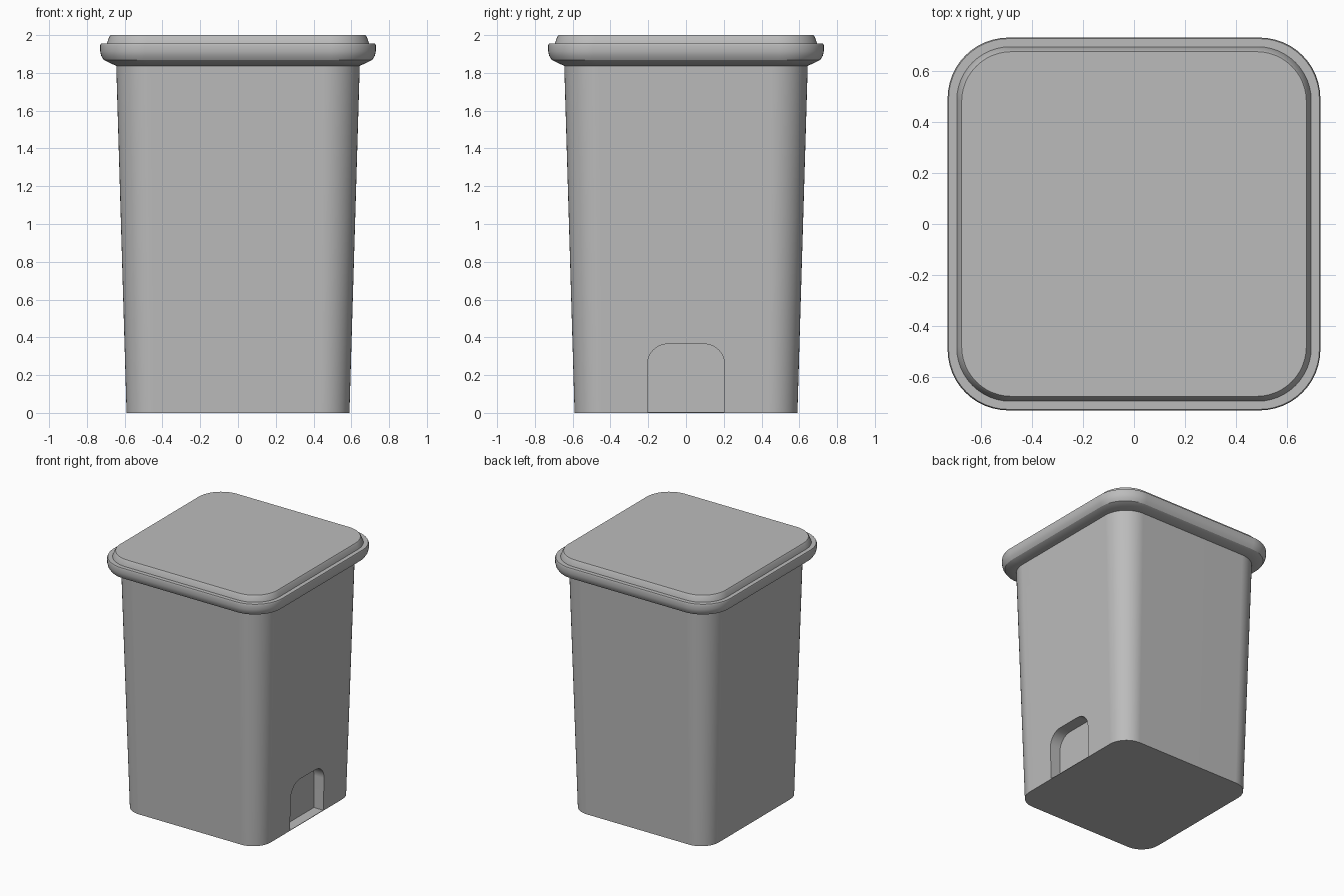
import bpy
import bmesh
from math import sin, cos, pi, radians

cube = bpy.data.objects.get("Cube")
if cube:
    bpy.data.objects.remove(cube)

grey = bpy.data.materials.new("grey_plastic")
grey.use_nodes = True
colour = (0.5, 0.5, 0.5, 1)
grey.diffuse_color = colour
grey.node_tree.nodes["Principled BSDF"].inputs["Base Color"].default_value = colour


def rounded_square(half, radius, steps=12):
    """Outline of a square with rounded corners, counter-clockwise."""
    inner = half - radius
    points = []
    for corner, (sx, sy) in enumerate([(1, 1), (-1, 1), (-1, -1), (1, -1)]):
        for i in range(steps + 1):
            a = (corner + i / steps) * pi / 2
            points.append((sx * inner + radius * cos(a), sy * inner + radius * sin(a)))
    return points


def loft(name, rings):
    """Closed solid through (z, half width, corner radius) rings."""
    bm = bmesh.new()
    loops = [[bm.verts.new((x, y, z)) for x, y in rounded_square(half, radius)]
             for z, half, radius in rings]
    count = len(loops[0])
    for low, high in zip(loops, loops[1:]):
        for i in range(count):
            j = (i + 1) % count
            bm.faces.new((low[i], low[j], high[j], high[i]))
    bm.faces.new(loops[0][::-1])
    bm.faces.new(loops[-1])
    return finish(name, bm)


def finish(name, bm):
    bmesh.ops.recalc_face_normals(bm, faces=bm.faces)
    mesh = bpy.data.meshes.new(name)
    bm.to_mesh(mesh)
    bm.free()
    mesh.materials.append(grey)
    obj = bpy.data.objects.new(name, mesh)
    bpy.context.collection.objects.link(obj)
    return obj


def smooth(obj):
    bpy.ops.object.select_all(action="DESELECT")
    obj.select_set(True)
    bpy.context.view_layer.objects.active = obj
    bpy.ops.object.shade_smooth_by_angle(angle=radians(28))
    weighted = obj.modifiers.new("even_shading", "WEIGHTED_NORMAL")
    weighted.keep_sharp = True


# Tapered bin body
body = loft("bin_body", [(0, 0.59, 0.15), (1.85, 0.645, 0.19)])

# Arched recess low in the left side
half, top, radius, floor = 0.205, 0.365, 0.11, 0.004
arch = [(-half, floor), (half, floor)]
for start, side in ((0, 1), (pi / 2, -1)):
    for i in range(9):
        a = start + i / 8 * pi / 2
        arch.append((side * (half - radius) + radius * cos(a), top - radius + radius * sin(a)))
bm = bmesh.new()
face = bm.faces.new([bm.verts.new((0.51, y, z)) for y, z in arch])
pushed = bmesh.ops.extrude_face_region(bm, geom=[face])["geom"]
bmesh.ops.translate(bm, vec=(0.3, 0, 0),
                    verts=[v for v in pushed if isinstance(v, bmesh.types.BMVert)])
cutter = finish("recess_cutter", bm)
cutter.hide_render = True

cut = body.modifiers.new("recess", "BOOLEAN")
cut.operation = "DIFFERENCE"
cut.solver = "EXACT"
cut.object = cutter
bpy.context.view_layer.objects.active = body
bpy.ops.object.modifier_apply(modifier=cut.name)
bpy.data.objects.remove(cutter)
smooth(body)

# Lid with overhanging rim and raised top panel
lid_rim = loft("lid_rim", [
    (1.837, 0.645, 0.19), (1.868, 0.71, 0.22), (1.89, 0.724, 0.232),
    (1.915, 0.73, 0.238), (1.945, 0.73, 0.238), (1.955, 0.726, 0.235)])
lid_panel = loft("lid_panel", [
    (1.94, 0.695, 0.21), (1.957, 0.694, 0.21), (1.99, 0.682, 0.2), (2.0, 0.675, 0.195)])
smooth(lid_rim)
smooth(lid_panel)
